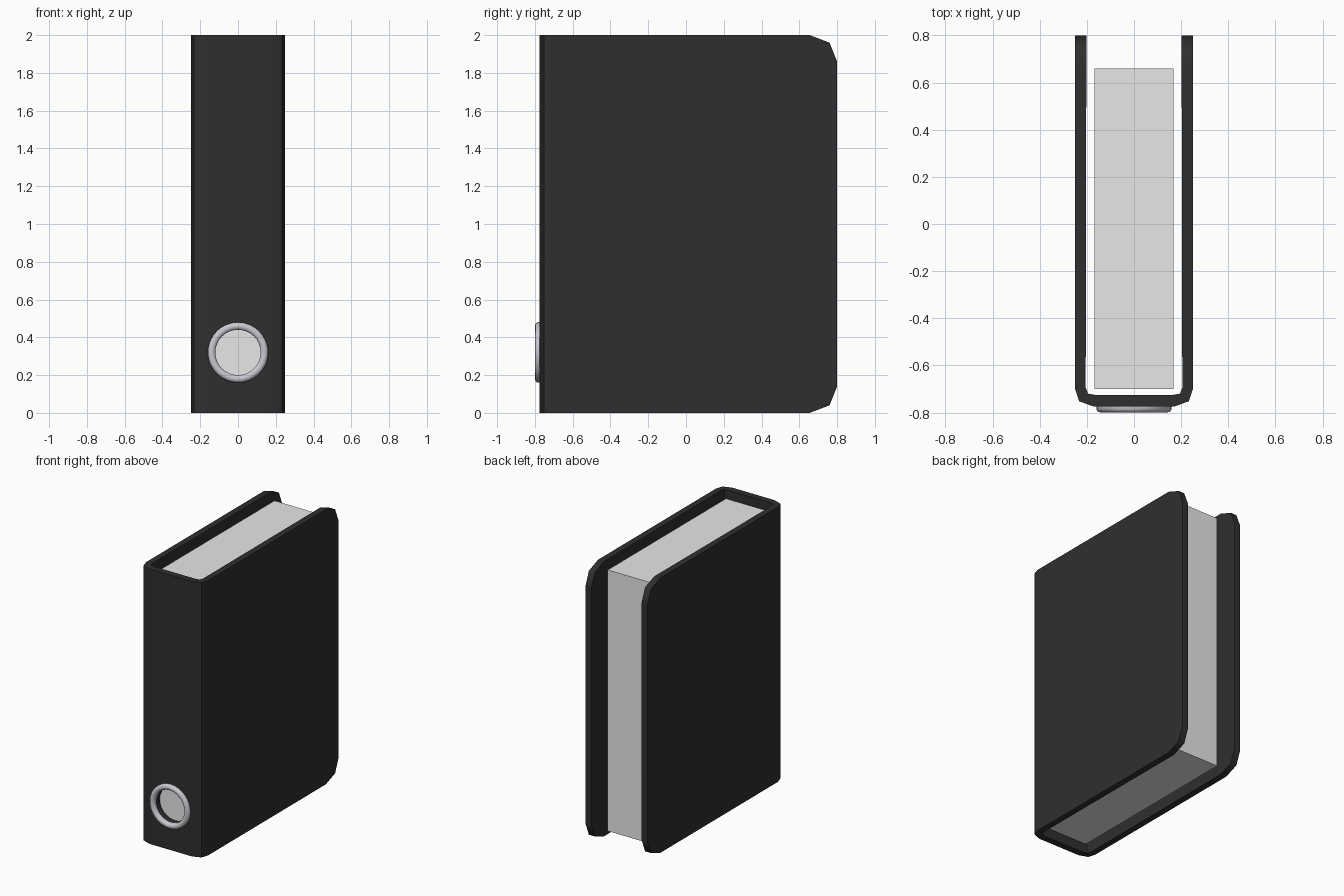
import bpy, bmesh, math
from mathutils import Vector

if "Cube" in bpy.data.objects:
    bpy.data.objects.remove(bpy.data.objects["Cube"])


def material(name, rgb):
    m = bpy.data.materials.new(name)
    m.diffuse_color = (*rgb, 1)
    m.use_nodes = True
    m.node_tree.nodes["Principled BSDF"].inputs["Base Color"].default_value = m.diffuse_color
    return m


black = material("black_cover", (0.028, 0.028, 0.028))
paper = material("paper_white", (0.8, 0.8, 0.8))
steel = material("steel_grey", (0.58, 0.58, 0.63))


def add_object(name, bm, mat):
    bmesh.ops.recalc_face_normals(bm, faces=bm.faces)
    mesh = bpy.data.meshes.new(name)
    bm.to_mesh(mesh)
    bm.free()
    mesh.materials.append(mat)
    ob = bpy.data.objects.new(name, mesh)
    bpy.context.collection.objects.link(ob)
    return ob


def smooth(ob, angle):
    bpy.ops.object.select_all(action='DESELECT')
    ob.select_set(True)
    bpy.context.view_layer.objects.active = ob
    bpy.ops.object.shade_smooth_by_angle(angle=math.radians(angle))


# Cover: U-shaped section swept upwards
outer = [(-.25, .8), (-.25, -.70), (-.233, -.752), (-.17, -.775)]
inner = [(-.202, .8), (-.205, -.695), (-.195, -.72), (-.16, -.726)]
outer += [(-x, y) for x, y in reversed(outer)]
inner += [(-x, y) for x, y in reversed(inner)]
bm = bmesh.new()
cols = [[bm.verts.new((x, y, z)) for (x, y), z in ((o, 0), (o, 2), (i, 2), (i, 0))]
        for o, i in zip(outer, inner)]
for a, b in zip(cols, cols[1:]):
    for k in range(4):
        n = (k + 1) % 4
        bm.faces.new((a[k], a[n], b[n], b[k]))
bm.faces.new(cols[0])
bm.faces.new(cols[-1])

# Clipped rear corners of both boards
for s in (1, -1):
    for (y, z), (ny, nz) in (((.76, .96), (.04, .105)), ((.76, .96), (.10, .04))):
        cut = bmesh.ops.bisect_plane(
            bm, geom=bm.verts[:] + bm.edges[:] + bm.faces[:], dist=1e-5,
            plane_co=Vector((0, y, 1 + s * z)),
            plane_no=Vector((0, ny, s * nz)), clear_outer=True)
        bmesh.ops.holes_fill(bm, edges=[e for e in bm.edges if e.is_boundary], sides=0)
cover = add_object("cover", bm, black)

# Finger hole through the spine
bpy.ops.mesh.primitive_cylinder_add(vertices=32, radius=.122, depth=.2,
                                    location=(0, -.75, .32), rotation=(math.pi / 2, 0, 0))
cutter = bpy.context.object
cutter.name = "hole_cutter"
cutter.hide_render = True
cutter.data.materials.append(black)
mod = cover.modifiers.new("hole", 'BOOLEAN')
mod.operation = 'DIFFERENCE'
mod.solver = 'EXACT'
mod.object = cutter
smooth(cover, 50)
bpy.ops.object.modifier_apply(modifier=mod.name)
bpy.data.objects.remove(cutter)
smooth(cover, 50)
wn = cover.modifiers.new("even_shading", 'WEIGHTED_NORMAL')
wn.keep_sharp = True

# Paper block
bm = bmesh.new()
bmesh.ops.create_cube(bm, size=1)
for v in bm.verts:
    v.co = Vector((v.co.x * .336, v.co.y * 1.36 - .02, v.co.z * 1.9 + 1))
add_object("paper_block", bm, paper)

# Rounded metal ring around the finger hole
profile = [(.16, -.772), (.16, -.786), (.153, -.796), (.14, -.8),
           (.127, -.796), (.12, -.786), (.12, -.772)]
N = 32
bm = bmesh.new()
rings = []
for i in range(N):
    t = 2 * math.pi * i / N
    rings.append([bm.verts.new((r * math.cos(t), y, .32 + r * math.sin(t))) for r, y in profile])
for i in range(N):
    a, b = rings[i], rings[(i + 1) % N]
    for k in range(len(profile)):
        n = (k + 1) % len(profile)
        bm.faces.new((a[k], a[n], b[n], b[k]))
smooth(add_object("finger_ring", bm, steel), 60)
